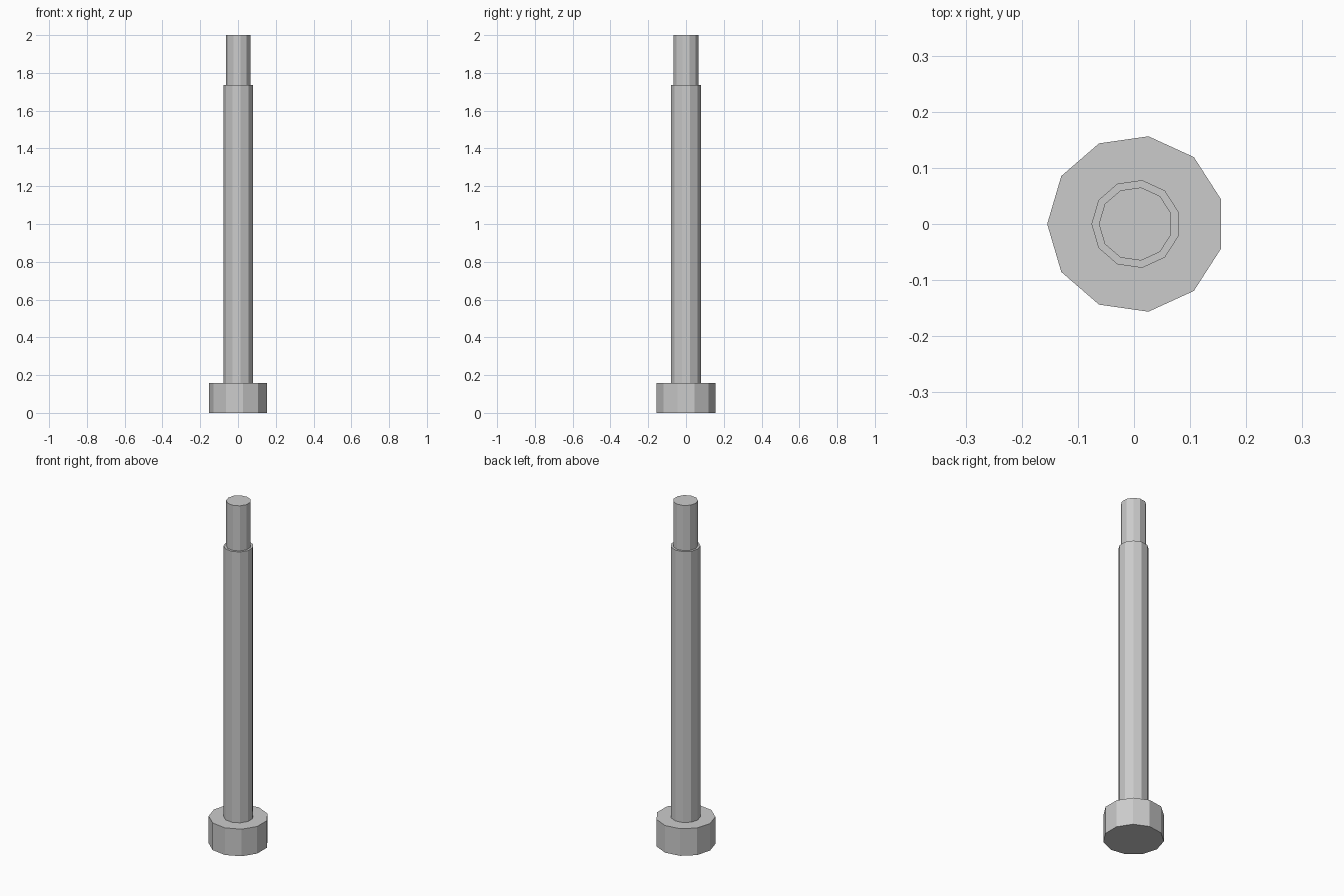
import bpy
import math

cube = bpy.data.objects.get("Cube")
if cube:
    bpy.data.objects.remove(cube, do_unlink=True)

UNIT = 2 / 38          # the pin is 38 units tall
SIDES = 11
# An odd-sided prism is wider on one side, so shift the axis to centre the bounds
AXIS_X = 3 * UNIT * (1 - math.cos(math.pi / SIDES)) / 2

steel = bpy.data.materials.new("grey steel")
steel.use_nodes = True
colour = (0.6, 0.6, 0.6, 1)
steel.diffuse_color = colour
steel.node_tree.nodes["Principled BSDF"].inputs["Base Color"].default_value = colour


def prism(name, radius, bottom, top):
    """Flat-sided upright cylinder with one corner pointing to -x."""
    bpy.ops.mesh.primitive_cylinder_add(
        vertices=SIDES, radius=radius * UNIT, depth=(top - bottom) * UNIT,
        location=(AXIS_X, 0, (bottom + top) / 2 * UNIT),
        rotation=(0, 0, math.pi / 2))
    part = bpy.context.object
    part.name = name
    part.data.materials.append(steel)
    bpy.ops.object.transform_apply(location=True, rotation=True, scale=True)
    return part


# Wide head at the base, long shaft, narrower tip
prism("head", 3, 0, 3)
prism("shaft", 1.5, 3, 33)
prism("tip", 1.25, 33, 38)
